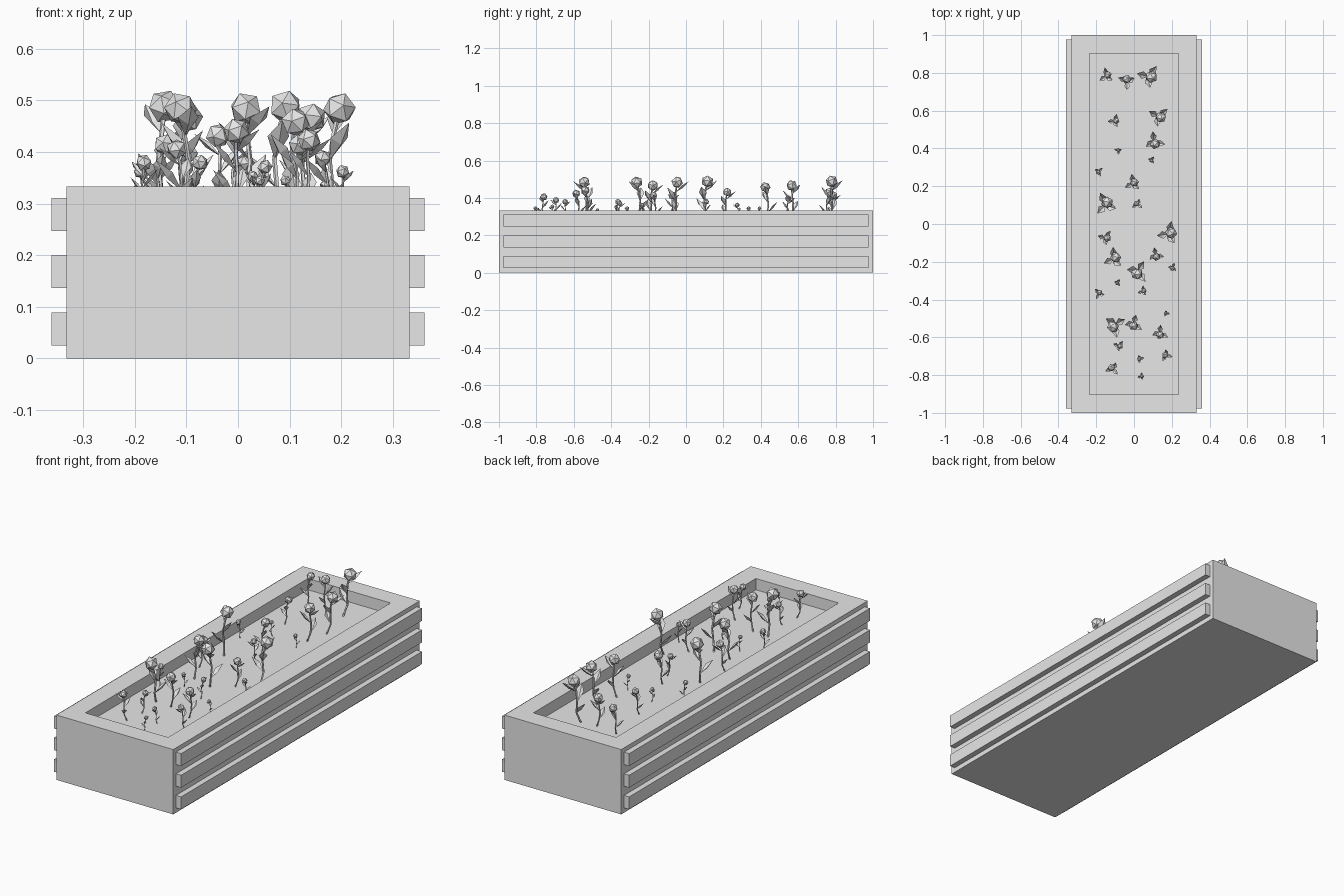
import bpy, bmesh, math, random
from mathutils import Vector, Matrix

random.seed(4)
cube = bpy.data.objects.get("Cube")
if cube:
    bpy.data.objects.remove(cube)

grey = bpy.data.materials.new("plain grey")
grey.use_nodes = True
grey.diffuse_color = (0.8, 0.8, 0.8, 1)
grey.node_tree.nodes["Principled BSDF"].inputs["Base Color"].default_value = grey.diffuse_color


def finish(bm, name):
    mesh = bpy.data.meshes.new(name)
    bm.to_mesh(mesh)
    bm.free()
    mesh.materials.append(grey)
    return mesh


def place(mesh, name):
    obj = bpy.data.objects.new(name, mesh)
    bpy.context.collection.objects.link(obj)
    return obj


def add_box(bm, low, high):
    low, high = Vector(low), Vector(high)
    size = Matrix.Diagonal((*(high - low), 1))
    return bmesh.ops.create_cube(bm, size=1, matrix=Matrix.Translation((low + high) / 2) @ size)


# Planter trough, with the soil bed sunk into its top
SOIL = 0.275
RIM = 0.333
bm = bmesh.new()
add_box(bm, (-0.332, -1, 0), (0.332, 1, RIM))
top = max(bm.faces, key=lambda f: f.calc_center_median().z)
bmesh.ops.inset_region(bm, faces=[top], thickness=0.097, use_even_offset=True)
bed = bmesh.ops.extrude_face_region(bm, geom=[top])
bmesh.ops.delete(bm, geom=[top], context='FACES_ONLY')
for v in bed["geom"]:
    if isinstance(v, bmesh.types.BMVert):
        v.co.z = SOIL
bmesh.ops.recalc_face_normals(bm, faces=bm.faces)
place(finish(bm, "planter_trough"), "planter_trough")

# Three slats along each long side
for side, label in ((-1, "right"), (1, "left")):
    for row in range(3):
        z = 0.025 + row * 0.111
        bm = bmesh.new()
        xs = sorted((side * 0.325, side * 0.361))
        add_box(bm, (xs[0], -0.977, z), (xs[1], 0.977, z + 0.064))
        name = f"{label}_slat_{row + 1}"
        place(finish(bm, name), name)


# Flower of unit height: bent stem, folded leaves, faceted bloom
def add_stem(bm, path, radius, sides=5):
    rings = []
    for p in path:
        rings.append([bm.verts.new(Vector(p) + Vector((radius * math.cos(a), radius * math.sin(a), 0)))
                      for a in (i * math.tau / sides for i in range(sides))])
    for lower, upper in zip(rings, rings[1:]):
        for i in range(sides):
            j = (i + 1) % sides
            bm.faces.new((lower[i], lower[j], upper[j], upper[i]))


def add_leaf(bm, root, yaw, pitch, length):
    turn = (Matrix.Translation(root) @ Matrix.Rotation(yaw, 4, 'Z')
            @ Matrix.Rotation(-pitch, 4, 'Y') @ Matrix.Scale(length, 4))
    shape = [(0, 0, 0), (0.55, -0.22, 0.1), (0.5, 0, -0.04), (0.55, 0.22, 0.1), (1, 0, 0.08)]
    root_v, right, mid, left, tip = [bm.verts.new(turn @ Vector(p)) for p in shape]
    for tri in ((root_v, right, mid), (mid, right, tip), (root_v, mid, left), (mid, tip, left)):
        bm.faces.new(tri)


def flower_mesh(name):
    bm = bmesh.new()
    crown = Vector((0.06, 0, 0.87))
    path = [(-0.08, 0, -0.02), (0.01, 0.04, 0.22), (0.0, 0.06, 0.45), (0.01, 0.03, 0.65), crown]
    add_stem(bm, path, 0.02)
    for root, yaw, pitch, length in ((path[1], 2.2, 0.75, 0.38), (path[2], 4.3, 0.8, 0.4),
                                     (path[3], 0.3, 0.6, 0.38)):
        add_leaf(bm, root, yaw, pitch, length)
    bmesh.ops.create_icosphere(bm, subdivisions=1, radius=0.135,
                               matrix=Matrix.Translation(crown) @ Matrix.Rotation(0.4, 4, 'X'))
    return finish(bm, name)


flower = flower_mesh("flower")

# Flowers scattered over the bed: x, y, height
SPOTS = [
    (-.14, .78, .16), (.08, .77, .245), (-.03, .76, .18), (-.10, .54, .14), (.13, .56, .22),
    (-.08, .39, .08), (.10, .43, .21), (.09, .34, .08), (-.19, .28, .1), (0, .21, .18),
    (.02, .11, .12), (-.14, .10, .245), (.19, -.06, .24), (-.15, -.08, .16), (-.10, -.19, .22),
    (.11, -.17, .16), (.2, -.23, .1), (.01, -.25, .24), (-.09, -.31, .08), (.05, -.36, .11),
    (-.18, -.37, .12), (.17, -.47, .07), (-.11, -.53, .24), (-.01, -.53, .19), (.13, -.58, .17),
    (-.08, -.65, .12), (.17, -.69, .13), (.03, -.71, .09), (-.11, -.76, .15), (.04, -.81, .08),
]
for n, (x, y, height) in enumerate(SPOTS):
    plant = place(flower, f"flower_{n + 1}")
    plant.location = (x, y, SOIL)
    plant.scale = (height,) * 3
    plant.rotation_euler.z = random.uniform(0, math.tau)
